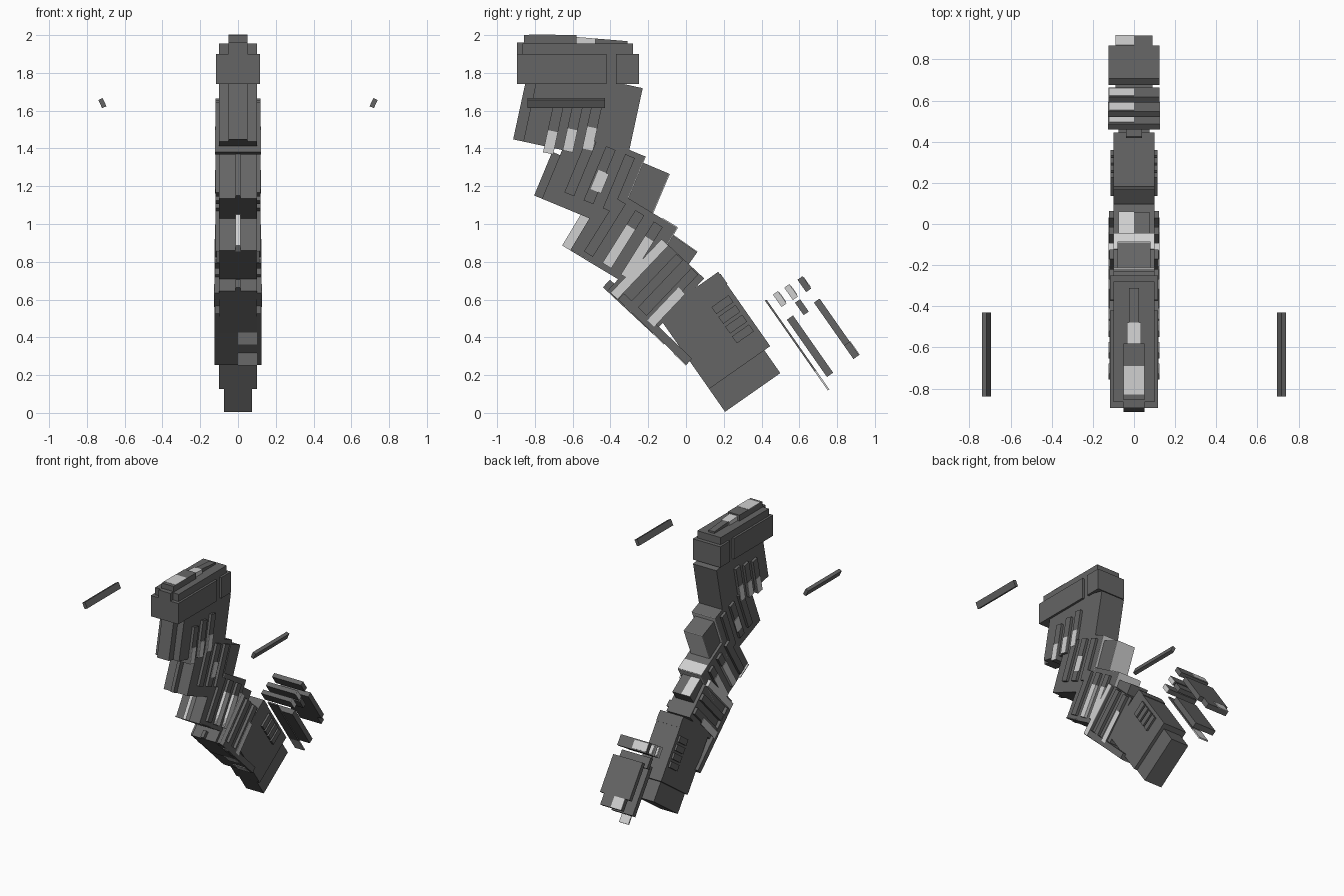
import bpy
import math


def material(name, v):
    m = bpy.data.materials.new(name)
    m.diffuse_color = (v, v, v, 1)
    return m


GREY = material("dark grey", 0.13)
LIGHT = material("pale grey", 0.63)


def prism(name, pts, x0, x1, mat):
    """Extrude a side profile (y, z) from x0 to x1."""
    n = len(pts)
    verts = [(x, y, z) for x in (x0, x1) for y, z in pts]
    faces = [tuple(range(n)), tuple(range(2 * n - 1, n - 1, -1))]
    faces += [(i, i + n, (i + 1) % n + n, (i + 1) % n) for i in range(n)]
    me = bpy.data.meshes.new(name)
    me.from_pydata(verts, [], faces)
    me.materials.append(mat)
    ob = bpy.data.objects.new(name, me)
    bpy.context.collection.objects.link(ob)
    return ob


def block(name, y, z, ang, w, h, hx, mat=GREY, x0=None, u0=0.0, v0=0.0):
    """Tilted box: (y, z) low front corner, w runs back/down, h runs up, offset by u0, v0."""
    c, s = math.cos(math.radians(ang)), math.sin(math.radians(ang))
    pts = [(y + u * c + v * s, z - u * s + v * c)
           for u, v in ((u0, v0), (u0 + w, v0), (u0 + w, v0 + h), (u0, v0 + h))]
    return prism(name, pts, -hx if x0 is None else x0, hx, mat)


def caps(name, y, z, ang, w, h, hx):
    """Thin pale plates on both sides of a rib."""
    for side in (-1, 1):
        a, b = sorted((side * hx, side * (hx + 0.003)))
        block(name, y, z, ang, w, h, b, LIGHT, x0=a)


# head
block("head_front", -0.894, 1.74, 0, 0.474, 0.16, 0.117)
block("head_rear", -0.37, 1.74, 0, 0.12, 0.16, 0.117)
block("head_core", -0.865, 1.74, 0, 0.585, 0.215, 0.1)
block("nose_column", -0.894, 1.74, 0, 0.05, 0.22, 0.05)
block("crown", -0.857, 1.95, 0, 0.277, 0.05, 0.05)
block("crown_tile", -0.83, 1.998, 0, 0.14, 0.004, 0.05, LIGHT)
prism("crown_slope", [(-0.58, 1.95), (-0.48, 1.95), (-0.48, 1.982), (-0.58, 1.99)],
      -0.035, 0.035, LIGHT)
prism("crown_slope_tip", [(-0.48, 1.95), (-0.31, 1.95), (-0.31, 1.968), (-0.48, 1.982)],
      -0.025, 0.025, GREY)

# floating side bars
for s in (-1, 1):
    t = math.radians(25)
    c = [(-0.0125, -0.024), (0.0125, -0.024), (0.0125, 0.024), (-0.0125, 0.024)]
    vs = [(s * (0.718 + a * math.cos(t) + b * math.sin(t)), y,
           1.64 + b * math.cos(t) - a * math.sin(t)) for y in (-0.84, -0.43) for a, b in c]
    me = bpy.data.meshes.new("side_bar")
    me.from_pydata(vs, [], [(0, 1, 2, 3), (7, 6, 5, 4)] +
                   [(i, i + 4, (i + 1) % 4 + 4, (i + 1) % 4) for i in range(4)])
    me.materials.append(GREY)
    bpy.context.collection.objects.link(bpy.data.objects.new("side_bar", me))

# body segments: corner, tilt, width, height, ridge half width, ridge depth
for i, (y, z, a, w, h, rx, d, mat) in enumerate((
        (-0.915, 1.448, 12.2, 0.613, 0.41, 0.05, 0.055, GREY),
        (-0.804, 1.151, 22.5, 0.464, 0.416, 0.013, 0.045, GREY),
        (-0.656, 0.886, 31, 0.473, 0.395, 0.013, 0.05, LIGHT),
        (-0.44, 0.665, 43, 0.36, 0.40, 0.013, 0.03, GREY))):
    block(f"segment_{i + 1}", y, z, a, w - d, h, 0.1, u0=d)
    hr = 0.055 if i == 3 else 0.25 if i else 0.37
    block(f"front_ridge_{i + 1}", y, z, a, d + 0.01, hr, rx, mat)

# ribs wrapped round each segment
for i in range(3):
    y, z = -0.757 + 0.104 * i, 1.38 + 0.01 * i
    block("upper_rib", y, z, 12.2, 0.055, 0.27, 0.12)
    caps("upper_rib_tip", y, z, 12.2, 0.055, 0.12, 0.12)
    block("chest_rib", -0.655, 1.14, 22.5, 0.055, 0.31, 0.12, u0=0.11 * i, v0=0.03)
    block("waist_rib", -0.54, 0.855, 32, 0.055, 0.33, 0.12, u0=0.115 * i)
    block("hip_rib", -0.40, 0.635, 43.5, 0.05, 0.39, 0.122, u0=0.11 * i, v0=0.0)
caps("chest_rib_tile", -0.505, 1.185, 22.5, 0.06, 0.11, 0.12)
for i in (1, 2):
    block("waist_rib_panel", -0.54, 0.855, 32, 0.055, 0.24, 0.123, LIGHT, u0=0.115 * i)
block("hip_rib_panel", -0.40, 0.635, 43.5, 0.05, 0.39, 0.125, LIGHT, v0=0.003)
caps("hip_rib_tile", -0.205, 0.49, 43.5, 0.05, 0.24, 0.122)
block("waist_underside", -0.60, 0.862, 31, 0.12, 0.006, 0.115, LIGHT, v0=-0.006)

# belly plate with pale half tiles
block("belly_plate", -0.36, 0.60, 43.7, 0.5, 0.045, 0.125)
for u in (0.25, 0.41):
    block("belly_tile", -0.36, 0.60, 43.7, 0.09, 0.004, 0.1, LIGHT, x0=0.0, u0=u, v0=-0.004)
block("belly_band", -0.36, 0.60, 43.7, 0.05, 0.004, 0.12, LIGHT, u0=0.05, v0=-0.004)

# lumps along the back, with pale shoulders
block("back_lump_upper", -0.375, 1.13, 23, 0.21, 0.237, 0.08)
block("back_lump_upper_face", -0.375, 1.13, 23, 0.004, 0.237, 0.08, LIGHT, u0=0.21)
block("shoulder_upper", -0.804, 1.151, 22.5, 0.004, 0.416, 0.1, LIGHT, u0=0.464)
block("shoulder_lower", -0.656, 0.886, 31, 0.09, 0.004, 0.1, LIGHT, u0=0.383, v0=0.395)
block("shoulder_lower_back", -0.656, 0.886, 31, 0.004, 0.395, 0.1, LIGHT, u0=0.473)
block("back_lump_lower", -0.14, 0.88, 35, 0.18, 0.09, 0.075)
block("back_lump_lower_tile", -0.14, 0.88, 35, 0.17, 0.004, 0.0, LIGHT, x0=-0.075, u0=0.01, v0=0.09)
block("rump_lump", 0.06, 0.65, 55, 0.065, 0.15, 0.1)

# long lower body and tail end
block("lower_body", -0.153, 0.52, 55, 0.48, 0.395, 0.1)
block("tail_end", 0.122, 0.127, 55, 0.148, 0.357, 0.075)
for i in range(4):
    block("lower_slot", 0.135, 0.56, 55, 0.045, 0.11, 0.115, u0=0.063 * i)

# floating tail fan
block("fan_blade_thin", 0.418, 0.594, 55, 0.46, 0.01, 0.04)
block("fan_blade_thin_tip", 0.418, 0.594, 55, 0.12, 0.01, 0.04, LIGHT, u0=0.46)
block("fan_blade_middle", 0.534, 0.493, 55, 0.37, 0.04, 0.09)
block("fan_blade_outer", 0.677, 0.584, 55, 0.28, 0.037, 0.125)
block("fan_blade_outer_end", 0.677, 0.584, 55, 0.085, 0.037, 0.09, u0=0.28)
block("fan_end_tile", 0.677, 0.584, 55, 0.085, 0.004, 0.0, LIGHT, x0=-0.09, u0=0.28, v0=0.037)
for i, (y, z) in enumerate(((0.59, 0.705), (0.52, 0.663), (0.46, 0.626), (0.577, 0.583))):
    block("fan_slat", y, z, 55, 0.08, 0.033, 0.123)
    if i < 3:
        block("fan_slat_tile", y, z, 55, 0.06, 0.003, 0.0, LIGHT, x0=-0.12, u0=0.01, v0=0.033)
    if i in (1, 2):
        caps("fan_slat_cap", y, z, 55, 0.08, 0.033, 0.123)

# make every face point outwards
import bmesh
for ob in bpy.data.objects:
    bm = bmesh.new()
    bm.from_mesh(ob.data)
    bmesh.ops.recalc_face_normals(bm, faces=bm.faces)
    bm.to_mesh(ob.data)
    bm.free()
